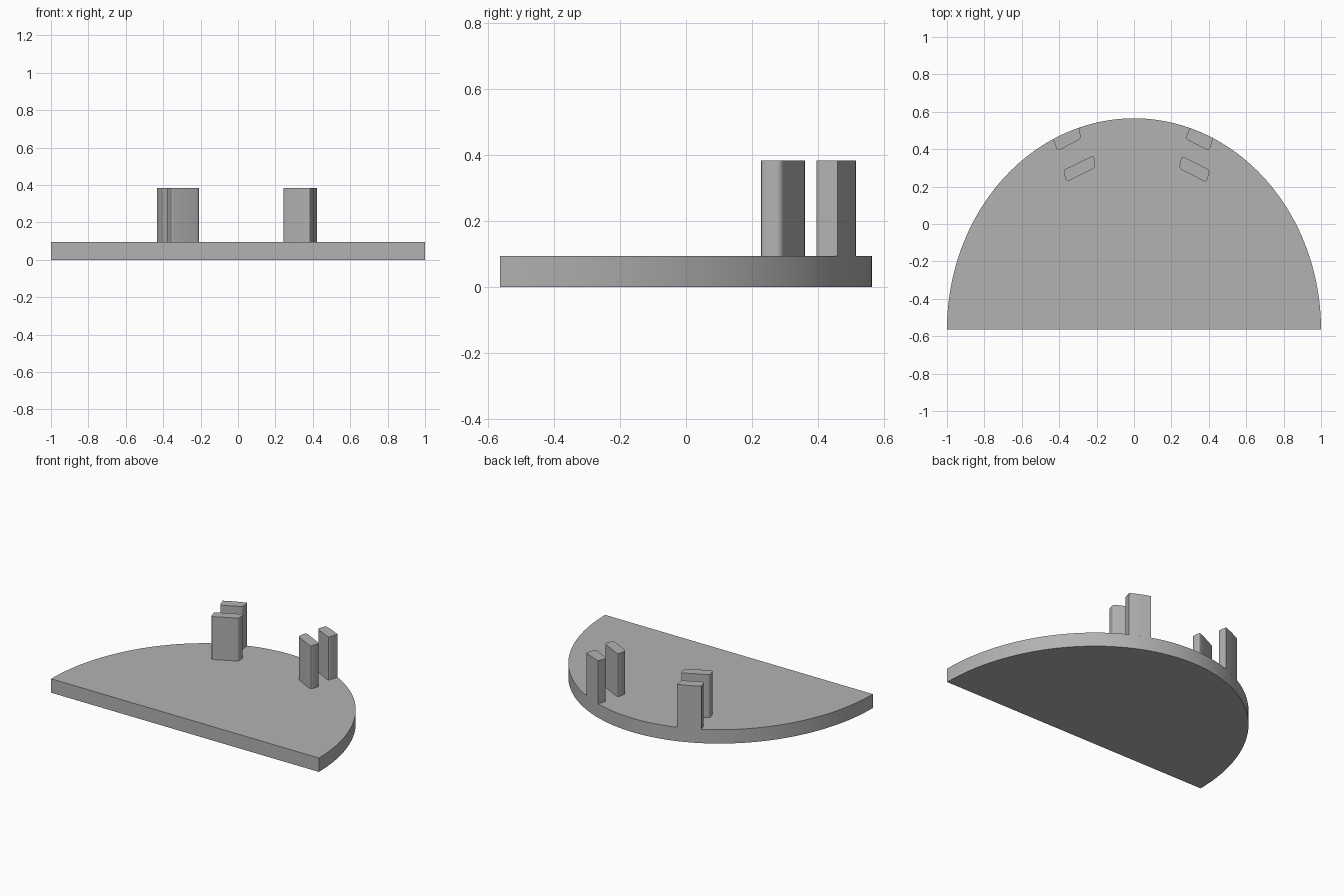
import bpy, bmesh, math
from mathutils import Vector

cube = bpy.data.objects.get("Cube")
if cube:
    bpy.data.objects.remove(cube, do_unlink=True)

HALF_DEPTH, DEPTH = 0.565, 1.13
BASE_TOP, POST_TOP = 0.094, 0.384

gray = bpy.data.materials.new("plain_gray")
gray.use_nodes = True
gray.diffuse_color = (0.45, 0.45, 0.45, 1)
gray.node_tree.nodes["Principled BSDF"].inputs["Base Color"].default_value = gray.diffuse_color


def prism(name, outline, z0, z1):
    """Extrude a closed outline from z0 to z1."""
    bm = bmesh.new()
    face = bm.faces.new([bm.verts.new((x, y, z0)) for x, y in outline])
    top = bmesh.ops.extrude_face_region(bm, geom=[face], use_keep_orig=True)
    bmesh.ops.translate(bm, vec=(0, 0, z1 - z0),
                        verts=[v for v in top["geom"] if isinstance(v, bmesh.types.BMVert)])
    bmesh.ops.recalc_face_normals(bm, faces=bm.faces)
    mesh = bpy.data.meshes.new(name)
    bm.to_mesh(mesh)
    bm.free()
    obj = bpy.data.objects.new(name, mesh)
    bpy.context.collection.objects.link(obj)
    mesh.materials.append(gray)
    bpy.ops.object.select_all(action='DESELECT')
    obj.select_set(True)
    bpy.context.view_layer.objects.active = obj
    bpy.ops.object.shade_smooth_by_angle(angle=math.radians(31))
    return obj


def rounded(p, before, after, cut=0.018, steps=4):
    """Points of a rounded corner at p."""
    p = Vector(p)
    a = p + (Vector(before) - p).normalized() * cut
    b = p + (Vector(after) - p).normalized() * cut
    ts = [i / steps for i in range(steps + 1)]
    return [tuple(a * (1 - t) ** 2 + p * 2 * t * (1 - t) + b * t * t) for t in ts]


def rim_y(x):
    return DEPTH * math.sqrt(1 - x * x) - HALF_DEPTH


# Base plate: half oval with a straight front
arc = [math.pi * i / 96 for i in range(97)]
prism("base_plate", [(math.cos(t), DEPTH * math.sin(t) - HALF_DEPTH) for t in arc], 0, BASE_TOP)

# Inner posts: rounded on all corners
inner = {
    "inner_post_left": [(0.255, 0.365), (0.407, 0.287), (0.387, 0.222), (0.24, 0.298)],
    "inner_post_right": [(-0.38, 0.287), (-0.215, 0.367), (-0.205, 0.303), (-0.36, 0.225)],
}
for name, c in inner.items():
    outline = []
    for i in range(4):
        outline += rounded(c[i], c[i - 1], c[(i + 1) % 4])
    prism(name, outline, BASE_TOP, POST_TOP)

# Outer posts: backs follow the rim, fronts rounded
outer = {
    "outer_post_left": (0.298, 0.423, (0.402, 0.39), (0.275, 0.455)),
    "outer_post_right": (-0.432, -0.293, (-0.283, 0.455), (-0.41, 0.39)),
}
for name, (x0, x1, f1, f0) in outer.items():
    xs = [x0 + (x1 - x0) * i / 6 for i in range(7)]
    back = [(x, rim_y(x)) for x in xs]
    outline = back + rounded(f1, back[-1], f0) + rounded(f0, f1, back[0])
    prism(name, outline, BASE_TOP, POST_TOP)
